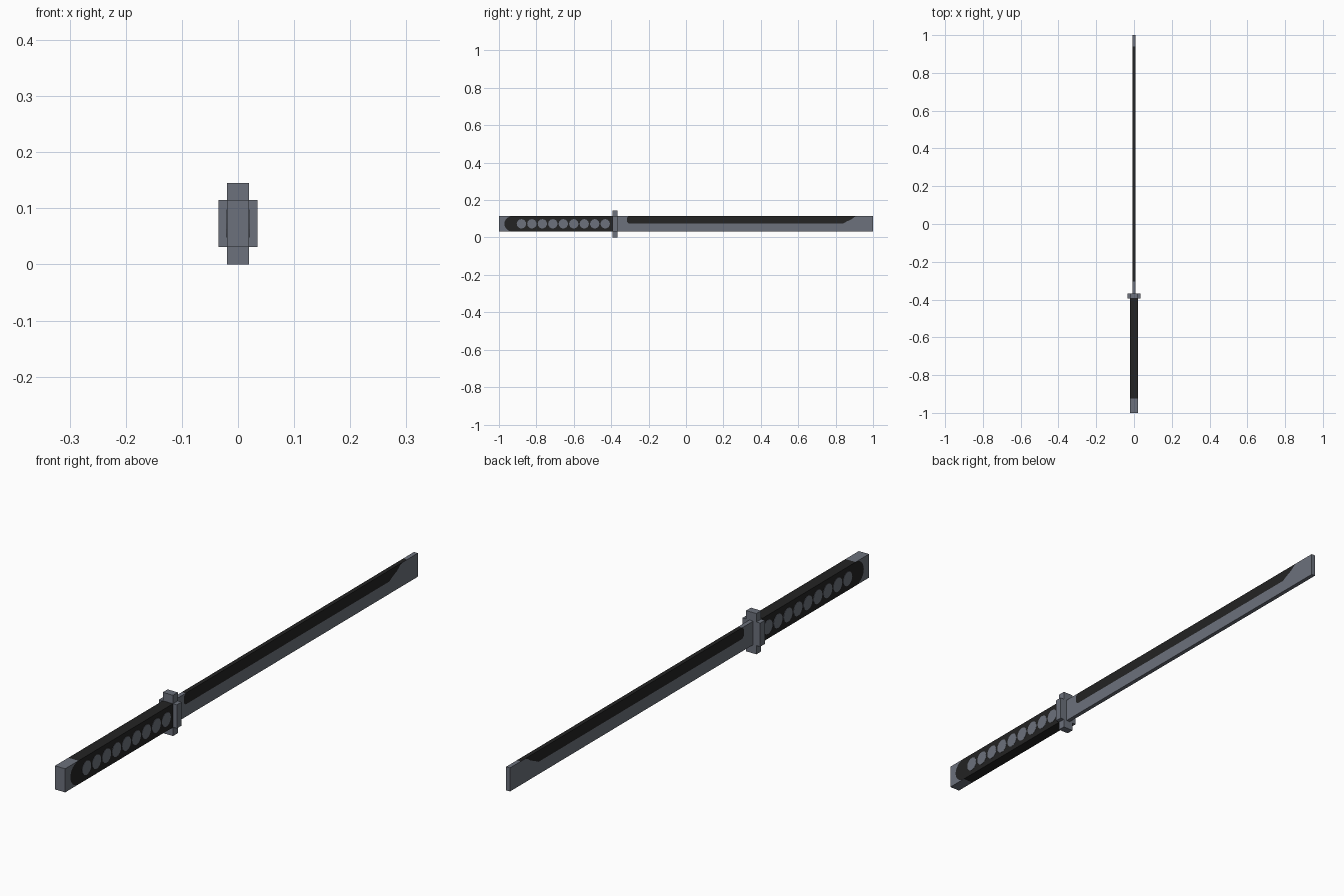
import bpy, bmesh, math
from mathutils import Vector

if "Cube" in bpy.data.objects:
    bpy.data.objects.remove(bpy.data.objects["Cube"])


def material(name, rgb):
    m = bpy.data.materials.new(name)
    m.diffuse_color = (*rgb, 1)
    m.use_nodes = True
    m.node_tree.nodes["Principled BSDF"].inputs["Base Color"].default_value = m.diffuse_color
    return m


MATS = [material("steel_grey", (0.15, 0.165, 0.2)), material("black", (0.017, 0.017, 0.017))]
ZLOW, ZHIGH, ZMID = 0.031, 0.115, 0.073


def prism(name, patches, start, end, place, wall_rule=None):
    """Extrude adjoining 2D patches [(points, material index)] into one closed solid."""
    bm = bmesh.new()
    for pts, mat in patches:
        f = bm.faces.new([bm.verts.new(place(u, v, start)) for u, v in pts])
        f.material_index = mat
    bmesh.ops.remove_doubles(bm, verts=bm.verts[:], dist=1e-5)
    res = bmesh.ops.extrude_face_region(bm, geom=bm.faces[:], use_keep_orig=True)
    moved = [g for g in res["geom"] if isinstance(g, bmesh.types.BMVert)]
    bmesh.ops.translate(bm, verts=moved, vec=Vector(place(0, 0, end)) - Vector(place(0, 0, start)))
    bmesh.ops.recalc_face_normals(bm, faces=bm.faces[:])
    if wall_rule:
        for f in bm.faces:
            f.normal_update()
            if abs(f.normal.x) < 0.5:
                f.material_index = wall_rule(f.calc_center_median(), f.normal)
    me = bpy.data.meshes.new(name)
    bm.to_mesh(me)
    bm.free()
    for m in MATS:
        me.materials.append(m)
    ob = bpy.data.objects.new(name, me)
    bpy.context.collection.objects.link(ob)
    return ob


def sideways(u, v, d):   # profile in y-z, extruded along x
    return (d, u, v)


def lengthways(u, v, d):  # profile in x-z, extruded along y
    return (u, d, v)


# Blade: grey steel with a dark upper band, its spine dark almost to the tip
band = [(-0.305, ZHIGH), (-0.315, 0.107), (-0.315, 0.083), (-0.305, 0.075), (0.84, 0.075),
        (0.86, 0.086), (0.885, 0.097), (0.9, 0.109), (0.915, ZHIGH)]
steel = [(-0.367, ZHIGH)] + band + [(0.94, ZHIGH), (1, ZHIGH), (1, ZLOW), (-0.367, ZLOW)]
prism("blade", [(steel, 0), (band, 1)], -0.0075, 0.0075, sideways,
      lambda c, n: int(n.z > 0.5 and -0.306 < c.y < 0.94))

# Handle: black wrap with a rounded end inside a grey pommel
arc = []
for i in range(13):
    a = math.pi * (i / 12 - 0.5)
    arc.append((-0.925 - 0.046 * math.cos(a), ZMID + (ZHIGH - ZLOW) / 2 * math.sin(a)))
wrap = arc + [(-0.394, ZHIGH), (-0.394, ZLOW)]
pommel = arc + [(-1, ZHIGH), (-1, ZLOW)]
prism("handle", [(wrap, 1), (pommel, 0)], -0.02, 0.02, sideways)

# Row of round grey inlays on both sides of the handle
for side in (-1, 1):
    for k in range(9):
        yc = -0.88 + 0.056 * k
        disc = [(yc + 0.025 * math.cos(math.tau * j / 16),
                 ZMID + 0.025 * math.sin(math.tau * j / 16)) for j in range(16)]
        prism("handle_inlay", [(disc, 0)], side * 0.0195, side * 0.0208, sideways)

# Cross-shaped guard
w, n, top = 0.035, 0.02, 0.145
guard = [(-w, ZLOW), (-n, ZLOW), (-n, 0), (n, 0), (n, ZLOW), (w, ZLOW),
         (w, ZHIGH), (n, ZHIGH), (n, top), (-n, top), (-n, ZHIGH), (-w, ZHIGH)]
prism("guard", [(guard, 0)], -0.394, -0.367, lengthways)
